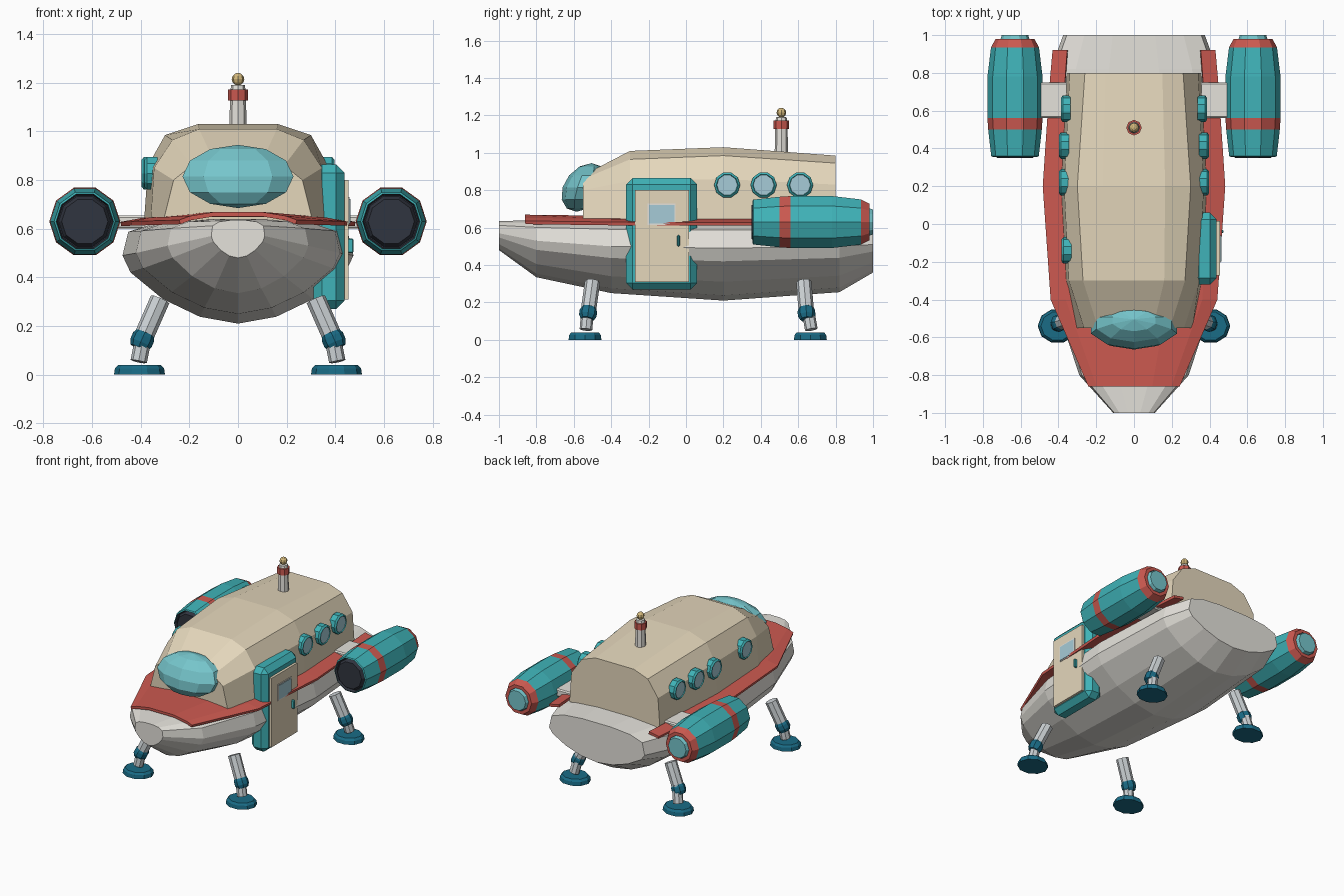
import bpy, bmesh
from math import sin, cos, tau
from mathutils import Vector

if "Cube" in bpy.data.objects:
    bpy.data.objects.remove(bpy.data.objects["Cube"])


def material(name, rgb):
    m = bpy.data.materials.new(name)
    m.diffuse_color = (*rgb, 1)
    m.use_nodes = True
    m.node_tree.nodes["Principled BSDF"].inputs["Base Color"].default_value = m.diffuse_color
    return m


WHITE = material("white", (.78, .76, .71))
BEIGE = material("beige", (.78, .68, .50))
RED = material("red", (.60, .10, .08))
TEAL = material("teal", (.05, .45, .48))
BLUE = material("dark_teal", (.01, .15, .24))
GLASS = material("glass", (.18, .56, .60))
PANE = material("pane", (.38, .60, .68))
DARK = material("dark", (.03, .035, .05))
GOLD = material("gold", (.65, .48, .20))
STEEL = material("steel", (.60, .64, .66))


def finish(name, bm, mats):
    bmesh.ops.recalc_face_normals(bm, faces=bm.faces)
    me = bpy.data.meshes.new(name)
    bm.to_mesh(me)
    bm.free()
    for m in mats:
        me.materials.append(m)
    ob = bpy.data.objects.new(name, me)
    bpy.context.collection.objects.link(ob)
    return ob


def bridge(bm, rings, mat_ids=None):
    n = len(rings[0])
    for k, (a, b) in enumerate(zip(rings, rings[1:])):
        for i in range(n):
            f = bm.faces.new((a[i], a[(i + 1) % n], b[(i + 1) % n], b[i]))
            f.material_index = mat_ids[k] if mat_ids else 0
    first, last = bm.faces.new(rings[0]), bm.faces.new(rings[-1])
    if mat_ids:
        first.material_index, last.material_index = mat_ids[-2], mat_ids[-1]


def loft(name, sections, mat):
    """Sections are (y, half outline); half outlines are mirrored in x."""
    bm = bmesh.new()
    rings = []
    for y, half in sections:
        pts = half + [(-x, z) for x, z in reversed(half) if x > 1e-6]
        rings.append([bm.verts.new((x, y, z)) for x, z in pts])
    bridge(bm, rings)
    return finish(name, bm, [mat])


def lathe(name, origin, axis, rings, mats, n=10, ids=None, squash=1):
    """Rings are (distance along axis, radius)."""
    bm = bmesh.new()
    a, o = Vector(axis).normalized(), Vector(origin)
    u = Vector((1, 0, 0)) if abs(a.x) < .9 else Vector((0, 1, 0))
    u = (u - a * u.dot(a)).normalized()
    v = a.cross(u) * squash
    loops = [[bm.verts.new(o + a * t + u * r * cos(tau * i / n) + v * r * sin(tau * i / n))
              for i in range(n)] for t, r in rings]
    bridge(bm, loops, ids)
    return finish(name, bm, mats)


def rod(name, p, q, r, mat, n=8):
    d = Vector(q) - Vector(p)
    return lathe(name, p, d, [(0, r), (d.length, r)], [mat], n)


def box(name, lo, hi, mat, bevel=0):
    bm = bmesh.new()
    bmesh.ops.create_cube(bm, size=1)
    for v in bm.verts:
        v.co = [(l + h) / 2 + c * (h - l) for l, h, c in zip(lo, hi, v.co)]
    if bevel:
        bmesh.ops.bevel(bm, geom=bm.edges[:], offset=bevel, segments=1, affect='EDGES')
    return finish(name, bm, [mat])


# Hull: boat-like loft
low = [(0, 1), (.33, .9), (.65, .64), (.93, .25), (1, 0)]
high = [(.95, .65), (.7, .9), (.3, 1)]
hull = []
for y, w, zb, zw, zt in [(-1, .11, .48, .57, .635), (-.8, .29, .335, .53, .64),
                         (-.4, .42, .25, .50, .64), (.2, .475, .21, .49, .64),
                         (.82, .44, .255, .50, .64), (1, .375, .36, .51, .64)]:
    half = [(w * u, zw - (zw - zb) * d) for u, d in low]
    half += [(w * u, zw + (zt - zw) * h) for u, h in high]
    hull.append((y, half))
loft("hull", hull, WHITE)

# Cabin
loft("cabin", [
    (-.55, [(.31, .62), (.265, .80), (.19, .86), (.10, .88)]),
    (-.30, [(.36, .62), (.345, .85), (.27, .965), (.16, 1.01)]),
    (.20, [(.387, .62), (.37, .86), (.30, .985), (.165, 1.03)]),
    (.80, [(.355, .62), (.34, .83), (.26, .945), (.15, .985)])], BEIGE)

# Red deck plate, open behind the cabin
bm = bmesh.new()
rows = []
for y, w, rise in [(-.86, .24, .008), (-.40, .44, .002), (.20, .482, 0), (.75, .445, 0), (.92, .43, 0)]:
    rows.append([bm.verts.new((w * u, y, z + rise)) for u, z in
                 [(-1, .622), (-.82, .638), (-.4, .655), (.4, .655), (.82, .638), (1, .622)]])
for k, (a, b) in enumerate(zip(rows, rows[1:])):
    for i in range(5):
        if k < 3 or i in (0, 4):
            bm.faces.new((a[i], a[i + 1], b[i + 1], b[i]))
plate = finish("deck_plate", bm, [RED])
mod = plate.modifiers.new("thickness", 'SOLIDIFY')
mod.thickness = .018
mod.offset = -.3

# Windscreen bubble
bm = bmesh.new()
bmesh.ops.create_uvsphere(bm, u_segments=10, v_segments=6, radius=1)
for v in bm.verts:
    x, y, z = v.co
    v.co = (x * .24, -.545 + y * .115 + z * .04, .815 + z * .13)
finish("windscreen", bm, [GLASS])

# Portholes
for s, ys in ((1, (.22, .415, .61)), (-1, (-.14, .22, .415, .61))):
    for y in ys:
        x = .365 if y > 0 else .352
        if y > .5:
            x = .355
        lathe("porthole", (s * (x - .02), y, .828), (s, 0, 0),
              [(0, .07), (.042, .07), (.052, .058), (.046, .055)],
              [TEAL, PANE], 10, [0, 0, 0, 0, 1])

# Side door
box("door_frame", (.31, -.32, .27), (.438, .06, .865), TEAL, .035)
box("door", (.40, -.272, .31), (.455, .015, .80), BEIGE)
box("door_window_trim", (.44, -.205, .615), (.459, -.055, .73), WHITE)
box("door_window", (.44, -.198, .622), (.462, -.062, .722), PANE)
box("door_handle", (.44, -.048, .50), (.475, -.032, .56), TEAL, .005)

# Antenna beacon
lathe("antenna", (0, .51, 1.0), (0, 0, 1),
      [(0, .036), (.128, .033), (.128, .041), (.172, .041), (.172, .031), (.19, .028), (.192, .01), (.205, .01)],
      [WHITE, RED, GOLD], 8, [0, 1, 1, 1, 0, 0, 2, 0, 2])
bm = bmesh.new()
bmesh.ops.create_uvsphere(bm, u_segments=8, v_segments=6, radius=.026)
bmesh.ops.translate(bm, verts=bm.verts, vec=(0, .51, 1.215))
finish("antenna_ball", bm, [GOLD])

for s in (-1, 1):
    # Engine pod with intake, bands and nozzle, on a short pylon
    lathe("engine", (s * .63, 0, .63), (0, 1, 0),
          [(.375, .112), (.355, .118), (.36, .126), (.50, .142), (.56, .146), (.78, .146), (.935, .127),
           (.98, .103), (.98, .08), (.975, .078), (1.0, .07)],
          [TEAL, RED, DARK, GLASS], 10, [2, 0, 0, 1, 0, 0, 1, 1, 2, 3, 2, 3])
    lathe("engine_intake", (s * .63, .35, .63), (0, 1, 0), [(0, .095), (.04, .115)], [DARK])
    box("pylon", (min(s * .35, s * .52), .56, .60), (max(s * .35, s * .52), .75, .655), WHITE, .008)

    # Landing legs
    for foot_y, knee_y, top_y in ((-.54, -.525, -.50), (.665, .65, .63)):
        lathe("foot", (s * .405, foot_y, 0), (0, 0, 1), [(0, .105), (.026, .101), (.04, .088)],
              [BLUE], 10, squash=.88)
        rod("lower_leg", (s * .408, foot_y + .005, .055), (s * .385, knee_y, .17), .034, STEEL)
        knee, top = Vector((s * .408, knee_y - .003, .11)), Vector((s * .32, top_y, .31))
        lathe("knee", knee, top - knee, [(0, .036), (.022, .047), (.05, .047), (.075, .036)], [BLUE], 8)
        rod("upper_leg", knee.lerp(top, .3), top, .041, STEEL)
